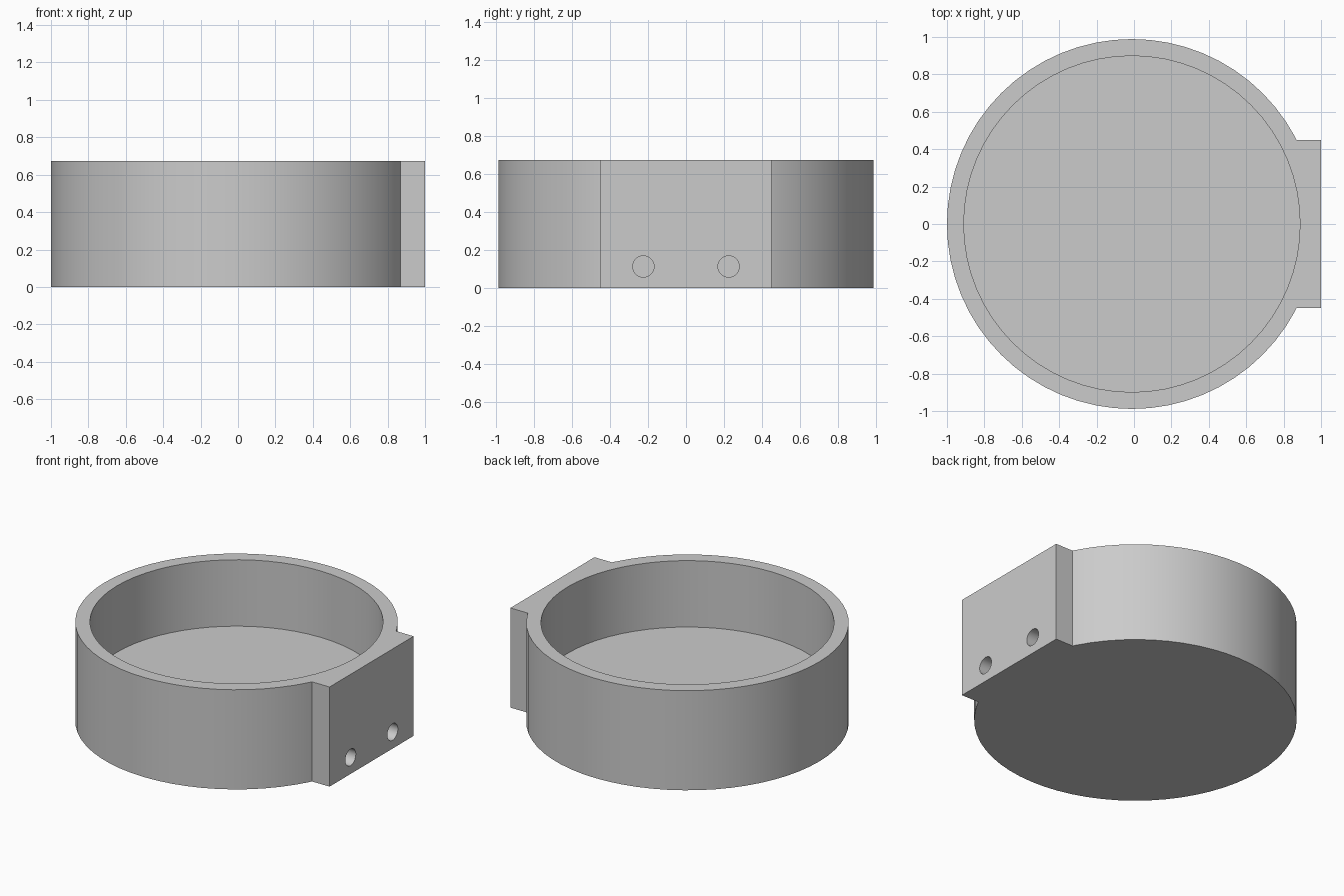
import bpy
import math

if "Cube" in bpy.data.objects:
    bpy.data.objects.remove(bpy.data.objects["Cube"], do_unlink=True)

# Main dimensions
UNIT = 2 / 89
OUTER, INNER, HEIGHT, FLOOR = 44 * UNIT, 40 * UNIT, 30 * UNIT, 10 * UNIT
CENTRE_X = OUTER - 1
PAD_HALF = 20 * UNIT

grey = bpy.data.materials.new("plain_grey")
grey.use_nodes = True
colour = (0.6, 0.6, 0.6, 1)
grey.diffuse_color = colour
grey.node_tree.nodes["Principled BSDF"].inputs["Base Color"].default_value = colour


def cylinder(name, radius, depth, location, sides=64, rotation=(0, 0, 0)):
    bpy.ops.mesh.primitive_cylinder_add(vertices=sides, radius=radius, depth=depth,
                                        location=location, rotation=rotation)
    obj = bpy.context.object
    obj.name = name
    obj.data.materials.append(grey)
    return obj


def combine(target, tool, operation):
    """Apply a boolean and discard the tool object."""
    mod = target.modifiers.new(operation.lower(), 'BOOLEAN')
    mod.operation, mod.object, mod.solver = operation, tool, 'EXACT'
    bpy.context.view_layer.objects.active = target
    bpy.ops.object.modifier_apply(modifier=mod.name)
    bpy.data.objects.remove(tool, do_unlink=True)


# Round body
body = cylinder("round_holder", OUTER, HEIGHT, (CENTRE_X, 0, HEIGHT / 2))

# Flat mounting pad on the side
pad_start = 0.5
bpy.ops.mesh.primitive_cube_add(size=1, location=((1 + pad_start) / 2, 0, HEIGHT / 2))
pad = bpy.context.object
pad.name = "mounting_pad"
pad.dimensions = (1 - pad_start, 2 * PAD_HALF, HEIGHT)
bpy.ops.object.transform_apply(location=False, rotation=False, scale=True)
pad.data.materials.append(grey)
combine(body, pad, 'UNION')

# Round recess, open at the top
recess = cylinder("recess_cutter", INNER, HEIGHT, (CENTRE_X, 0, FLOOR + HEIGHT / 2))
combine(body, recess, 'DIFFERENCE')

# Two screw holes in the pad, running into the thick floor
for side in (-1, 1):
    hole = cylinder("screw_hole_cutter", 2.5 * UNIT, 20 * UNIT,
                    (1, side * PAD_HALF / 2, FLOOR / 2), 32, (0, math.pi / 2, 0))
    combine(body, hole, 'DIFFERENCE')

# Smooth curved walls, crisp edges
bpy.ops.object.select_all(action='DESELECT')
body.select_set(True)
bpy.context.view_layer.objects.active = body
bpy.ops.object.shade_smooth_by_angle(angle=math.radians(25))
